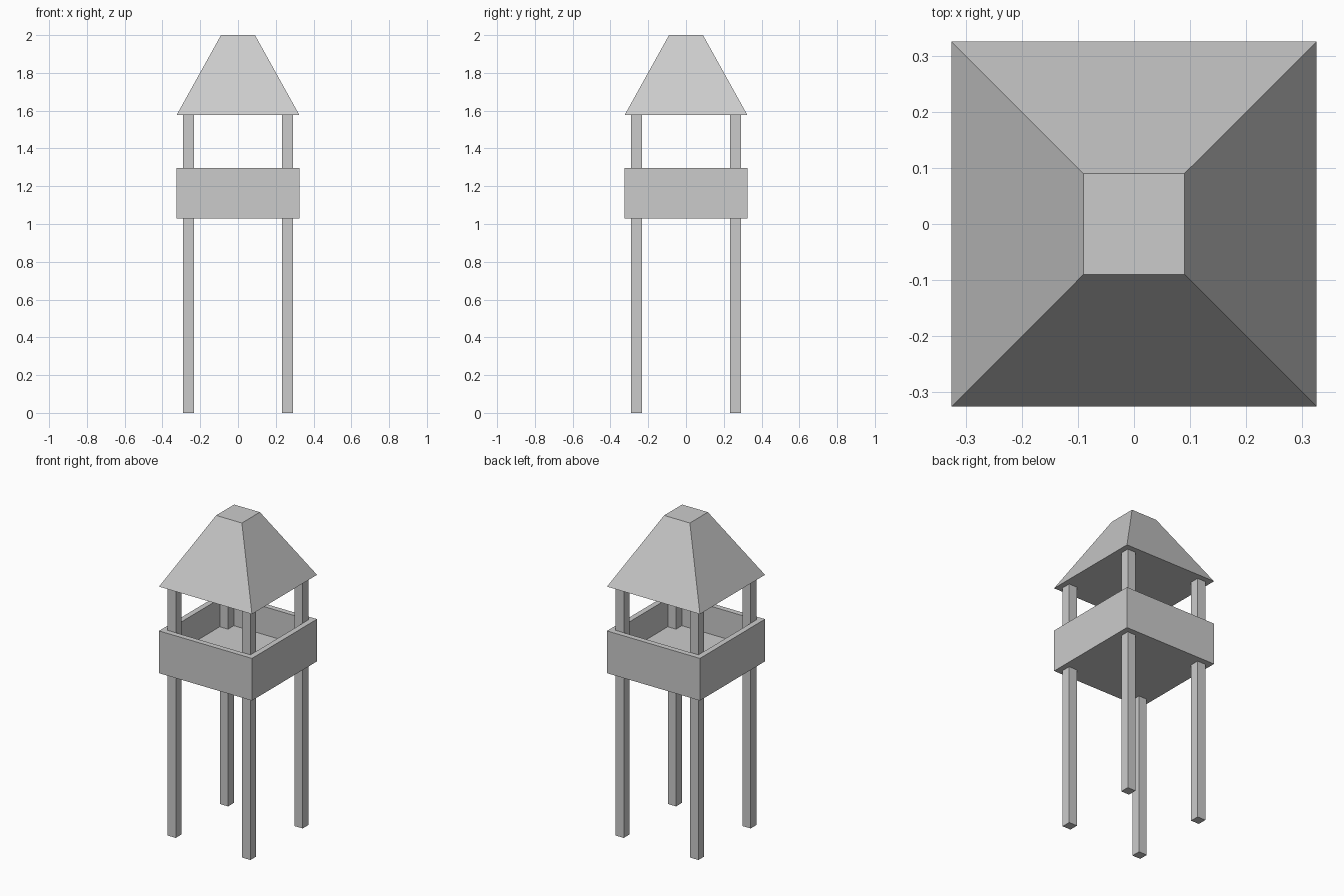
import bpy, bmesh

if "Cube" in bpy.data.objects:
    bpy.data.objects.remove(bpy.data.objects["Cube"])

HALF = 0.325      # half width of platform and roof
WALL = 0.035      # parapet thickness
LEG_OUT, LEG_W = 0.29, 0.058
FLOOR_Z, FLOOR_TOP, RAIL_TOP = 1.03, 1.12, 1.297
ROOF_Z, ROOF_TOP, ROOF_HALF = 1.577, 2.0, 0.09


def loft(name, rings):
    """Square tube through (half_width, z) rings, offset to (cx, cy), capped at both ends."""
    bm = bmesh.new()
    loops = [[bm.verts.new((sx * h, sy * h, z))
              for sx, sy in ((-1, -1), (1, -1), (1, 1), (-1, 1))] for h, z in rings]
    for a, b in zip(loops, loops[1:]):
        for i in range(4):
            j = (i + 1) % 4
            bm.faces.new((a[i], a[j], b[j], b[i]))
    bm.faces.new(loops[0][::-1])
    bm.faces.new(loops[-1])
    bmesh.ops.recalc_face_normals(bm, faces=bm.faces)
    mesh = bpy.data.meshes.new(name)
    bm.to_mesh(mesh)
    bm.free()
    obj = bpy.data.objects.new(name, mesh)
    bpy.context.collection.objects.link(obj)
    return obj


# Four corner posts from the ground to the roof
c = LEG_OUT - LEG_W / 2
for fb, sy in (("front", -1), ("back", 1)):
    for lr, sx in (("left", -1), ("right", 1)):
        post = loft(f"{fb}_{lr}_post", [(LEG_W / 2, 0), (LEG_W / 2, ROOF_Z)])
        post.location = (sx * c, sy * c, 0)

# Lookout platform: outer wall, rim, inner wall and floor in one solid
loft("platform", [(HALF, FLOOR_Z), (HALF, RAIL_TOP),
                  (HALF - WALL, RAIL_TOP), (HALF - WALL, FLOOR_TOP)])

# Truncated pyramid roof
loft("roof", [(HALF, ROOF_Z), (ROOF_HALF, ROOF_TOP)])
